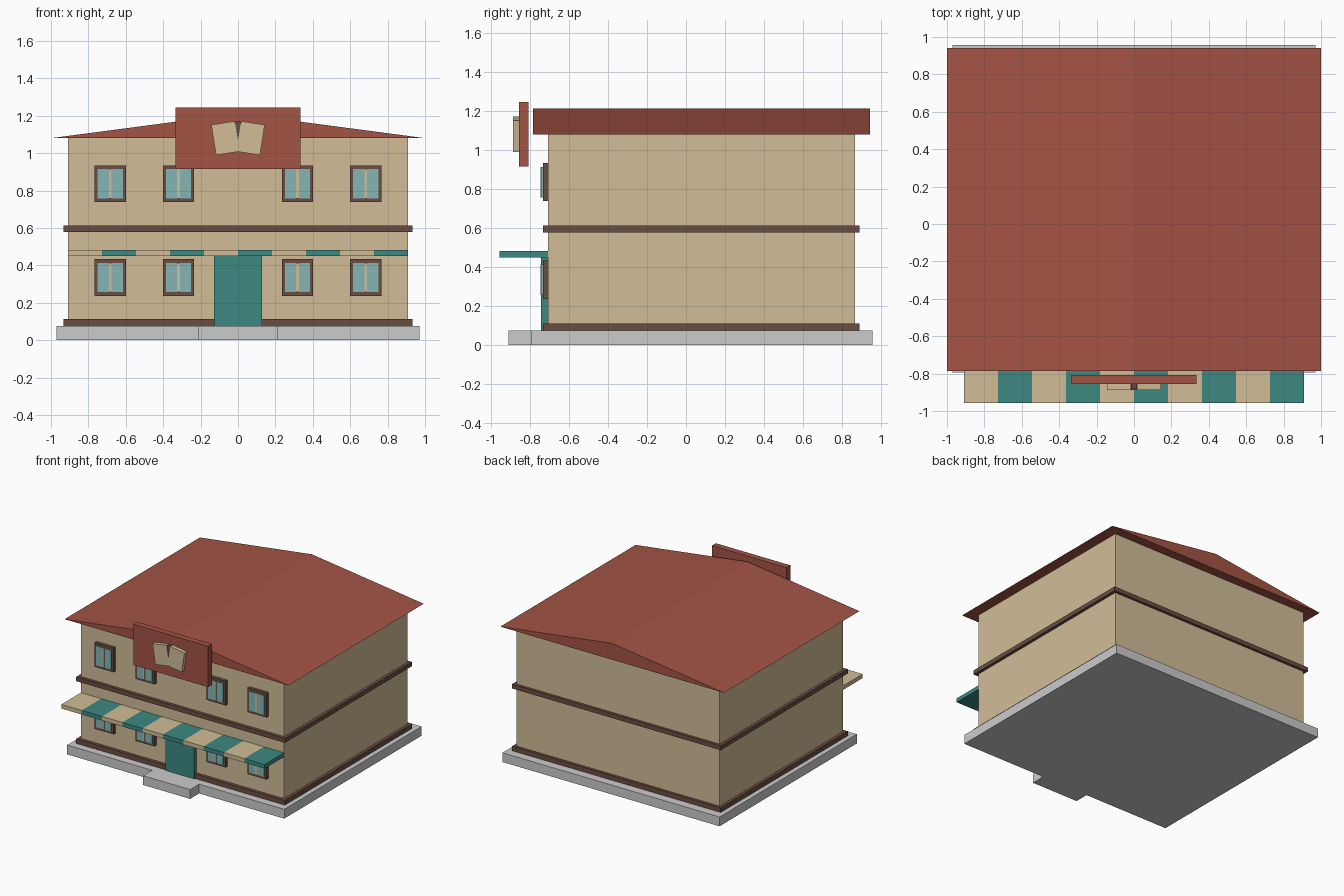
import bpy, bmesh
from mathutils import Matrix
from math import radians

if "Cube" in bpy.data.objects:
    bpy.data.objects.remove(bpy.data.objects["Cube"])


def material(name, rgb):
    m = bpy.data.materials.new(name)
    m.diffuse_color = (*rgb, 1)
    m.use_nodes = True
    m.node_tree.nodes["Principled BSDF"].inputs["Base Color"].default_value = m.diffuse_color
    return m


TAN = material("tan", (0.64, 0.51, 0.31))
RED = material("red", (0.37, 0.087, 0.06))
TEAL = material("teal", (0.048, 0.25, 0.22))
BROWN = material("brown", (0.144, 0.074, 0.054))
GLASS = material("glass", (0.227, 0.46, 0.47))


def finish(name, bm, mat):
    bmesh.ops.recalc_face_normals(bm, faces=bm.faces)
    me = bpy.data.meshes.new(name)
    bm.to_mesh(me)
    bm.free()
    ob = bpy.data.objects.new(name, me)
    bpy.context.collection.objects.link(ob)
    if mat:
        me.materials.append(mat)
    return ob


def box(name, x, y, z, mat=None, tilt=0):
    """Box from (min, max) ranges, optionally tilted about y."""
    lo, hi = zip(x, y, z)
    size = [b - a for a, b in zip(lo, hi)]
    mid = [(a + b) / 2 for a, b in zip(lo, hi)]
    bm = bmesh.new()
    bmesh.ops.create_cube(bm, size=1, matrix=Matrix.Diagonal((*size, 1)))
    ob = finish(name, bm, mat)
    ob.location = mid
    ob.rotation_euler.y = radians(tilt)
    return ob


# Foundation and entrance step
box("foundation", (-0.97, 0.97), (-0.795, 0.957), (0, 0.075))
box("entrance_step", (-0.21, 0.21), (-0.91, -0.795), (0, 0.075))

# Walls and trim bands
box("walls", (-0.908, 0.908), (-0.708, 0.867), (0.075, 1.08), TAN)
for name, z in (("base_trim", (0.075, 0.112)), ("middle_trim", (0.578, 0.613))):
    box(name, (-0.932, 0.932), (-0.733, 0.888), z, BROWN)

# Low gable roof: triangle extruded front to back
bm = bmesh.new()
gable = bm.faces.new([bm.verts.new(p) for p in
                      ((-1, -0.785, 1.08), (1, -0.785, 1.08), (0, -0.785, 1.212))])
ext = bmesh.ops.extrude_face_region(bm, geom=[gable], use_keep_orig=True)
bmesh.ops.translate(bm, vec=(0, 1.727, 0),
                    verts=[v for v in ext["geom"] if isinstance(v, bmesh.types.BMVert)])
finish("roof", bm, RED)

# Windows: frame, glass pane and mullion
for zc in (0.335, 0.836):
    for xc in (-0.683, -0.318, 0.318, 0.683):
        box("window_frame", (xc - 0.084, xc + 0.084), (-0.733, -0.7), (zc - 0.098, zc + 0.098), BROWN)
        box("window_glass", (xc - 0.067, xc + 0.067), (-0.741, -0.72), (zc - 0.078, zc + 0.078), GLASS)
        box("window_mullion", (xc - 0.007, xc + 0.007), (-0.746, -0.72), (zc - 0.078, zc + 0.078), TAN)

# Door
box("door", (-0.127, 0.127), (-0.742, -0.7), (0.075, 0.449), TEAL)

# Striped awning
w = 1.816 / 10
for i in range(10):
    x0 = -0.908 + i * w
    box("awning_stripe", (x0, x0 + w), (-0.957, -0.704), (0.449, 0.482), TEAL if i % 2 else TAN)

# Sign board with two tilted plates and a centre spine
box("sign_board", (-0.333, 0.333), (-0.856, -0.807), (0.915, 1.245), RED)
for s in (-1, 1):
    xc = s * 0.067
    box("sign_plate", (xc - 0.064, xc + 0.064), (-0.887, -0.85), (0.998, 1.162), TAN, s * 9)
box("sign_spine", (-0.014, 0.014), (-0.881, -0.85), (1.01, 1.17), BROWN)
